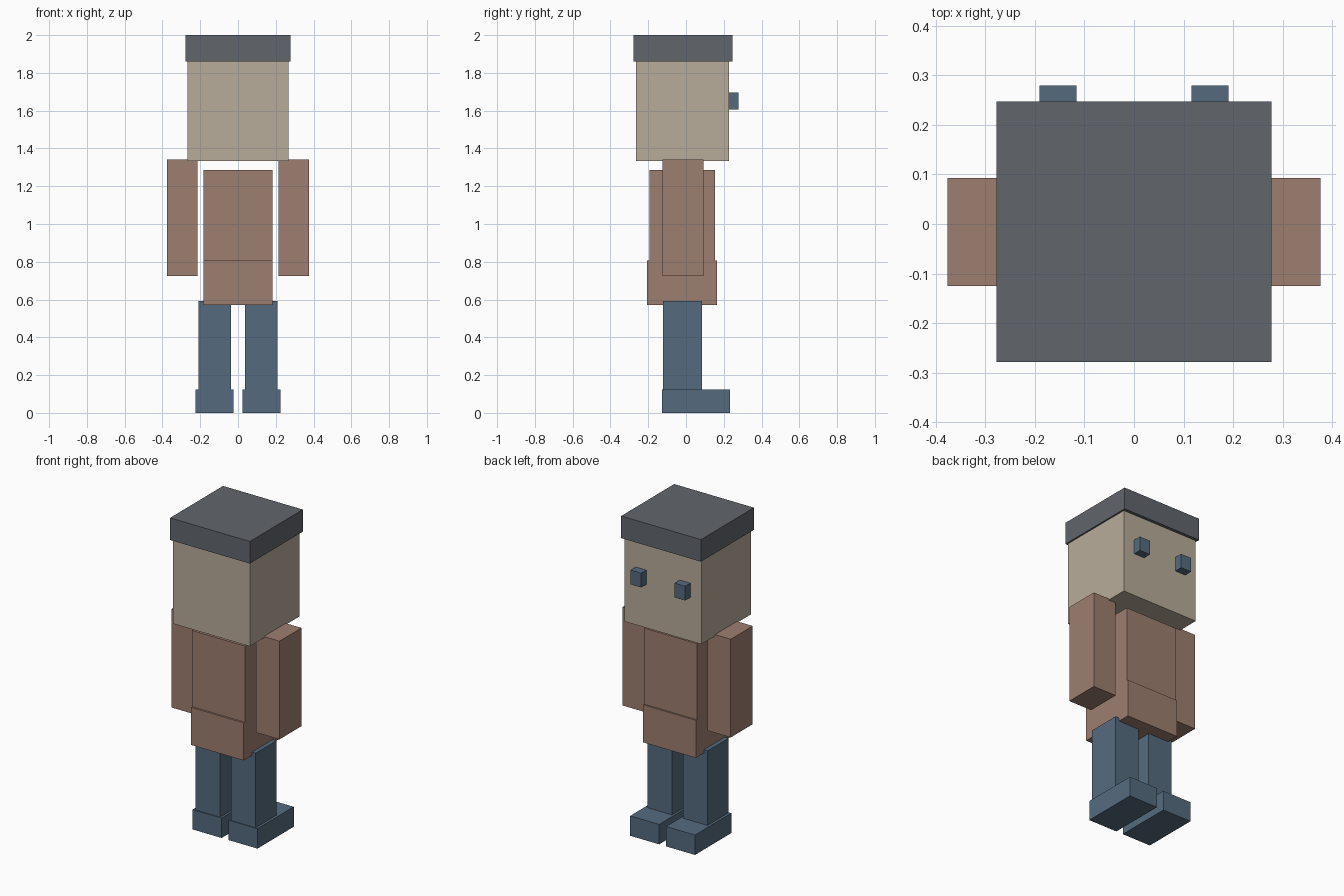
import bpy
import bmesh
from mathutils import Vector

if "Cube" in bpy.data.objects:
    bpy.data.objects.remove(bpy.data.objects["Cube"])


def material(name, srgb):
    """Flat colour from 0-255 sRGB values."""
    lin = [((c / 255 + 0.055) / 1.055) ** 2.4 for c in srgb]
    mat = bpy.data.materials.new(name)
    mat.diffuse_color = (*lin, 1.0)
    mat.use_nodes = True
    mat.node_tree.nodes["Principled BSDF"].inputs["Base Color"].default_value = mat.diffuse_color
    return mat


GREY = material("slate grey", (97, 102, 108))
SKIN = material("beige skin", (185, 172, 155))
SHIRT = material("dusty brown", (158, 126, 112))
BLUE = material("denim blue", (85, 107, 127))


def box(name, mat, x, y, z):
    """Box spanning the given (min, max) ranges, with its origin at its centre."""
    lo, hi = Vector((x[0], y[0], z[0])), Vector((x[1], y[1], z[1]))
    bm = bmesh.new()
    bmesh.ops.create_cube(bm, size=1.0)
    bmesh.ops.scale(bm, vec=hi - lo, verts=bm.verts)
    mesh = bpy.data.meshes.new(name)
    bm.to_mesh(mesh)
    bm.free()
    mesh.materials.append(mat)
    obj = bpy.data.objects.new(name, mesh)
    obj.location = (lo + hi) / 2
    bpy.context.collection.objects.link(obj)
    return obj


def centred(name, mat, half, y, z):
    box(name, mat, (-half, half), y, z)


def pair(name, mat, inner, outer, y, z):
    box("left_" + name, mat, (-outer, -inner), y, z)
    box("right_" + name, mat, (inner, outer), y, z)


# Head with flat hair slab and protruding eyes
centred("hair", GREY, 0.277, (-0.278, 0.247), (1.861, 2.0))
centred("head", SKIN, 0.267, (-0.264, 0.228), (1.333, 1.861))
pair("eye", BLUE, 0.116, 0.190, (0.228, 0.279), (1.606, 1.696))

# Upper body
centred("torso", SHIRT, 0.183, (-0.194, 0.154), (0.808, 1.286))
centred("hips", SHIRT, 0.183, (-0.206, 0.164), (0.572, 0.808))
pair("arm", SHIRT, 0.214, 0.376, (-0.125, 0.093), (0.725, 1.342))

# Legs and feet
pair("leg", BLUE, 0.038, 0.209, (-0.123, 0.085), (0.125, 0.593))
pair("foot", BLUE, 0.024, 0.225, (-0.128, 0.232), (0.0, 0.125))
